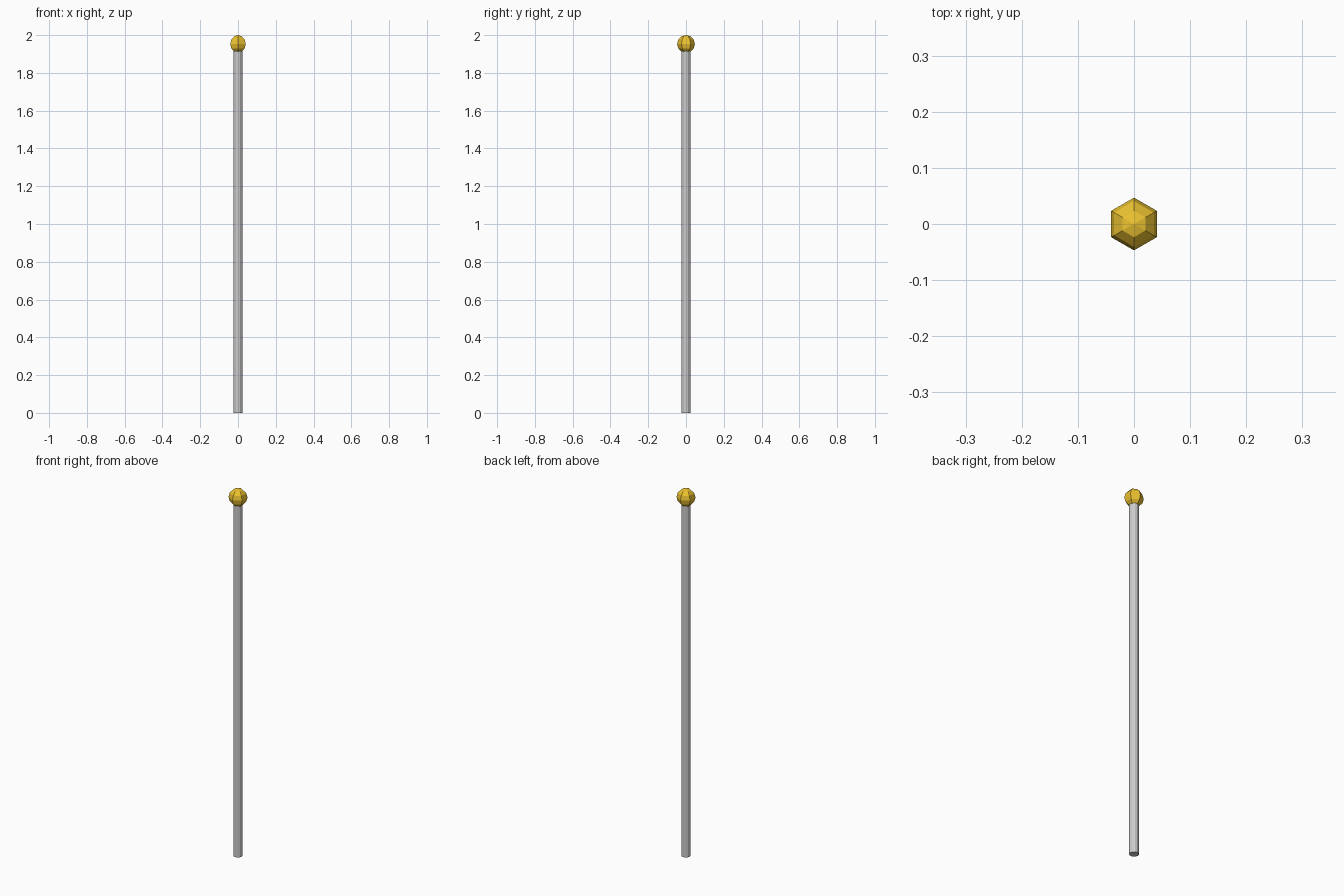
import bpy, bmesh, math

if "Cube" in bpy.data.objects:
    bpy.data.objects.remove(bpy.data.objects["Cube"])

def lathe(name, profile, sides, color=None):
    """Revolve (radius, z) points about z, first corner on +y; radius 0 makes a pole point."""
    bm = bmesh.new()
    rings = []
    for r, z in profile:
        if r < 1e-6:
            rings.append([bm.verts.new((0, 0, z))] * sides)
        else:
            rings.append([bm.verts.new((-r * math.sin(2 * math.pi * i / sides),
                                        r * math.cos(2 * math.pi * i / sides), z))
                          for i in range(sides)])
    for a, b in zip(rings, rings[1:]):
        for i in range(sides):
            j = (i + 1) % sides
            corners = list(dict.fromkeys((a[i], a[j], b[j], b[i])))
            bm.faces.new(corners)
    # flat caps on open ends
    for ring in (rings[0], rings[-1]):
        if ring[0] is not ring[1]:
            bm.faces.new(ring)
    bmesh.ops.recalc_face_normals(bm, faces=bm.faces)
    mesh = bpy.data.meshes.new(name)
    bm.to_mesh(mesh)
    bm.free()
    obj = bpy.data.objects.new(name, mesh)
    bpy.context.collection.objects.link(obj)
    if color:
        mat = bpy.data.materials.new(name + "_gold")
        mat.diffuse_color = color
        mat.use_nodes = True
        mat.node_tree.nodes["Principled BSDF"].inputs["Base Color"].default_value = mat.diffuse_color
        mesh.materials.append(mat)
    return obj

BALL_R = 0.047
BALL_Z = 2 - BALL_R

# slim grey pole, running up into the ball
lathe("pole", [(0.0235, 0), (0.0235, BALL_Z)], 12)

# faceted golden ball: six segments, six rings
arc = [(BALL_R * math.sin(math.pi * k / 6), BALL_Z - BALL_R * math.cos(math.pi * k / 6))
       for k in range(7)]
lathe("ball_finial", arc, 6, (0.85, 0.55, 0.03, 1))
